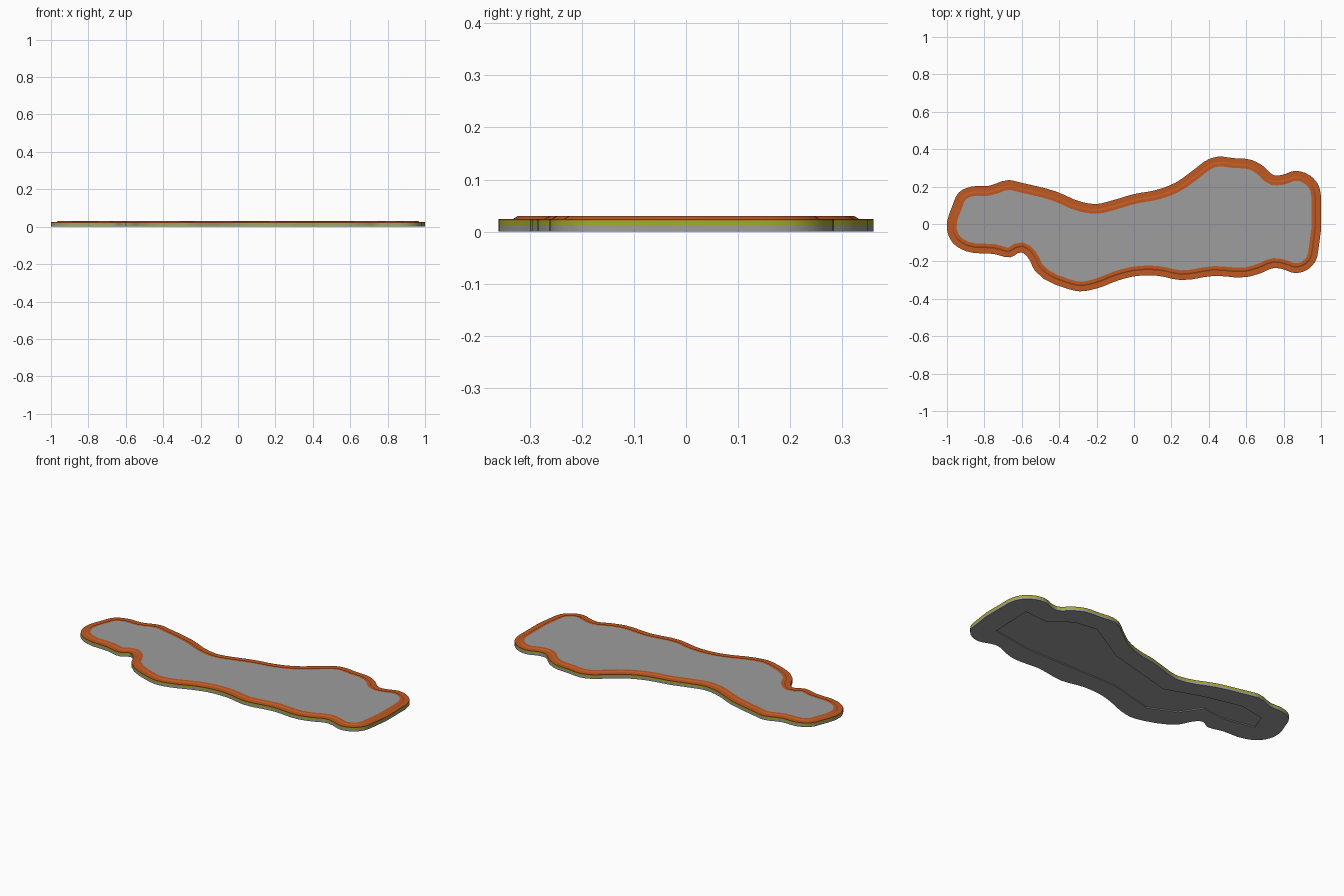
import bpy, bmesh
from mathutils import Vector

if "Cube" in bpy.data.objects:
    bpy.data.objects.remove(bpy.data.objects["Cube"])

# Outer outline, clockwise from the left end
OUTLINE = [(-1, -.03), (-.97, .1), (-.935, .17), (-.87, .2), (-.78, .203), (-.67, .235), (-.6, .22),
    (-.42, .175), (-.27, .115), (-.2, .107), (-.12, .125), (0, .16), (.12, .182), (.22, .22),
    (.32, .29), (.4, .347), (.45, .36), (.53, .352), (.63, .342), (.69, .31), (.75, .26),
    (.79, .262), (.86, .284), (.94, .26), (.985, .21), (1, .15), (.988, -.12), (.97, -.2),
    (.92, -.248), (.86, -.262), (.79, -.24), (.75, -.235), (.68, -.262), (.6, -.284),
    (.43, -.277), (.25, -.3), (.12, -.276), (0, -.28), (-.08, -.3), (-.2, -.345),
    (-.29, -.36), (-.36, -.345), (-.53, -.25), (-.57, -.175), (-.6, -.152), (-.66, -.178),
    (-.75, -.16), (-.9, -.145), (-.97, -.1)][::-1]
# Simplified outline of the underside panel
UNDER = [(-.86, -.02), (-.82, .08), (-.66, .11), (-.45, .06), (-.22, -.02), (.2, .09), (.46, .24),
    (.6, .22), (.72, .13), (.87, .14), (.86, -.12), (.6, -.16), (0, -.16), (-.28, -.23),
    (-.44, -.16), (-.52, -.04), (-.66, -.06)][::-1]
GREY = (.34, .34, .34, 1)


def rounded(points, steps=3):
    """Smooth closed curve through the points, tangents scaled to each segment."""
    ps = [Vector(p) for p in points]
    n = len(ps)
    tan = []
    for i in range(n):
        a, b = ps[i] - ps[i - 1], ps[(i + 1) % n] - ps[i]
        tan.append((a.normalized() * b.length + b.normalized() * a.length).normalized())
    out = []
    for i in range(n):
        p, q, s, e = ps[i], ps[(i + 1) % n], tan[i], tan[(i + 1) % n]
        L = (q - p).length
        for k in range(steps):
            t = k / steps
            out.append(p * (2*t**3 - 3*t*t + 1) + s * L * (t**3 - 2*t*t + t)
                       + q * (3*t*t - 2*t**3) + e * L * (t**3 - t*t))
    # Keep the overall size at 2 x 0.72
    return [Vector((max(-1, min(1, v.x)), max(-.36, min(.36, v.y)))) for v in out]


def inset(ps, d):
    """Mitred inward offset of a counter-clockwise outline."""
    out = []
    for i, p in enumerate(ps):
        a, b = (p - ps[i - 1]).normalized(), (ps[(i + 1) % len(ps)] - p).normalized()
        na, nb = Vector((-a.y, a.x)), Vector((-b.y, b.x))
        out.append(p + (na + nb) * d / (1 + na.dot(nb)))
    return out


def ring(bm, points, z):
    return [bm.verts.new((p[0], p[1], z)) for p in points]


def bridge(bm, lo, hi):
    n = len(lo)
    for i in range(n):
        j = (i + 1) % n
        bm.faces.new((lo[i], lo[j], hi[j], hi[i]))


def finish(bm, name, color):
    bmesh.ops.recalc_face_normals(bm, faces=bm.faces)
    me = bpy.data.meshes.new(name)
    bm.to_mesh(me)
    bm.free()
    ob = bpy.data.objects.new(name, me)
    bpy.context.collection.objects.link(ob)
    mat = bpy.data.materials.new(name + "_paint")
    mat.diffuse_color = color
    mat.use_nodes = True
    mat.node_tree.nodes["Principled BSDF"].inputs["Base Color"].default_value = mat.diffuse_color
    me.materials.append(mat)
    bpy.ops.object.select_all(action='DESELECT')
    ob.select_set(True)
    bpy.context.view_layer.objects.active = ob
    bpy.ops.object.shade_smooth_by_angle(angle=0.52)


def slab(name, points, z0, z1, color):
    bm = bmesh.new()
    lo, hi = ring(bm, points, z0), ring(bm, points, z1)
    bridge(bm, lo, hi)
    bm.faces.new(lo[::-1])
    bm.faces.new(hi)
    finish(bm, name, color)


outer = rounded(OUTLINE)

# Base plate with a shallow panel sunk into the underside
bm = bmesh.new()
lo, hi = ring(bm, outer, 0), ring(bm, outer, .012)
u0, u1 = ring(bm, UNDER, 0), ring(bm, UNDER, .006)
bridge(bm, lo, hi)
bridge(bm, u0, u1)
bm.faces.new(hi)
bm.faces.new(u1)
edges = [bm.edges.get((r[i - 1], r[i])) for r in (lo, u0) for i in range(len(r))]
bmesh.ops.triangle_fill(bm, edges=edges, use_beauty=True, normal=(0, 0, -1))
finish(bm, "base_plate", GREY)

# Coloured band around the side
slab("side_band", outer, .012, .021, (.36, .42, .02, 1))

# Stepped rim: outer ledge, bevel, flat inner lip
bm = bmesh.new()
profile = [(0, .021), (0, .0245), (.028, .0245), (.036, .0295), (.052, .0295), (.052, .021)]
rings = [ring(bm, inset(outer, d), z) for d, z in profile]
for i in range(len(rings)):
    bridge(bm, rings[i - 1], rings[i])
finish(bm, "rim", (.52, .1, .016, 1))

# Flat top surface flush with the rim
slab("top_surface", inset(outer, .052), .021, .0295, GREY)
